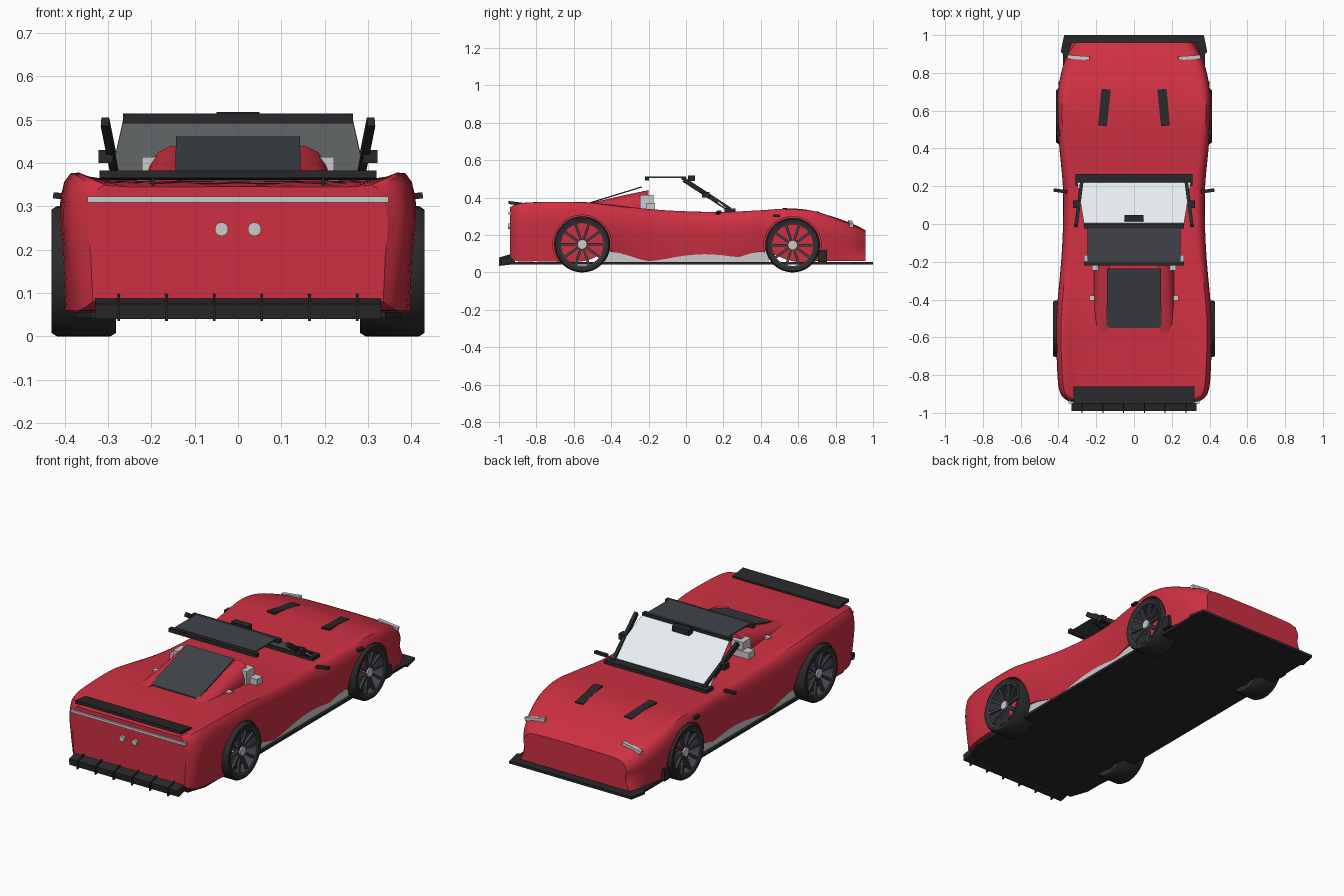
import bpy, bmesh
from math import sin, cos, pi, radians
from mathutils import Vector as V

if "Cube" in bpy.data.objects:
    bpy.data.objects.remove(bpy.data.objects["Cube"])


def material(name, rgb):
    m = bpy.data.materials.new(name)
    m.diffuse_color = (*rgb, 1)
    m.use_nodes = True
    m.node_tree.nodes["Principled BSDF"].inputs["Base Color"].default_value = m.diffuse_color
    return m


RED = material("red_paint", (0.62, 0.03, 0.055))
BLACK = material("black_trim", (0.022, 0.022, 0.024))
DARK = material("dark_panel", (0.05, 0.055, 0.065))
TYRE = material("rubber", (0.025, 0.025, 0.027))
GLASS = material("pale_glass", (0.8, 0.85, 0.88))


def loft(name, rings, mat=None, wrap=False, smooth=None):
    """Skin closed rings of points; cap the ends or wrap round to the start."""
    bm = bmesh.new()
    rows = [[bm.verts.new(p) for p in r] for r in rings]
    n = len(rows[0])
    for a, b in zip(rows, rows[1:] + ([rows[0]] if wrap else [])):
        for i in range(n):
            bm.faces.new((a[i], a[(i + 1) % n], b[(i + 1) % n], b[i]))
    if not wrap:
        bm.faces.new(rows[0])
        bm.faces.new(rows[-1])
    bmesh.ops.recalc_face_normals(bm, faces=bm.faces)
    me = bpy.data.meshes.new(name)
    bm.to_mesh(me)
    bm.free()
    ob = bpy.data.objects.new(name, me)
    bpy.context.collection.objects.link(ob)
    if mat:
        me.materials.append(mat)
    if smooth:
        shade(ob, smooth)
    return ob


def shade(ob, angle):
    bpy.ops.object.select_all(action='DESELECT')
    ob.select_set(True)
    bpy.context.view_layer.objects.active = ob
    bpy.ops.object.shade_smooth_by_angle(angle=radians(angle))


def plate(name, pts, off, mat=None):
    return loft(name, [[V(p) for p in pts], [V(p) + V(off) for p in pts]], mat)


def box(name, x0, x1, y0, y1, z0, z1, mat=None):
    return plate(name, [(x0, y0, z0), (x1, y0, z0), (x1, y1, z0), (x0, y1, z0)], (0, 0, z1 - z0), mat)


def beam(name, p, q, w, h, mat=None, up=(0, 0, 1)):
    p, q = V(p), V(q)
    side = (q - p).cross(V(up)).normalized()
    nrm = side.cross(q - p).normalized()
    sec = [side * (w / 2 * a) + nrm * (h / 2 * b) for a, b in ((-1, -1), (1, -1), (1, 1), (-1, 1))]
    return loft(name, [[p + s for s in sec], [q + s for s in sec]], mat)


def disc(name, c, r, off, mat=None, n=24):
    """Cylinder from centre c along the vector off (x or y axis)."""
    ring = [V((0, cos(2 * pi * i / n), sin(2 * pi * i / n))) if off[0] else
            V((cos(2 * pi * i / n), 0, sin(2 * pi * i / n))) for i in range(n)]
    return plate(name, [V(c) + p * r for p in ring], off, mat)


def spline(rows, n):
    """Catmull-Rom through rows of numbers."""
    out = []
    ext = [rows[0]] + list(rows) + [rows[-1]]
    for k in range(1, len(ext) - 2):
        for j in range(n):
            t = j / n
            out.append([0.5 * (2 * b + (c - a) * t + (2 * a - 5 * b + 4 * c - d) * t * t
                               + (3 * b - a - 3 * c + d) * t ** 3)
                        for a, b, c, d in zip(*ext[k - 1:k + 3])])
    return out + [list(rows[-1])]


# Body shell: y, half width, bottom half width, bottom z, fender z, centre z
stations = [
    (-.94, .345, .335, .08, .343, .345), (-.90, .388, .365, .06, .365, .348),
    (-.80, .405, .39, .06, .375, .353), (-.55, .412, .40, .06, .374, .358),
    (-.40, .403, .37, .11, .358, .354), (-.20, .385, .36, .06, .333, .337),
    (0, .375, .355, .056, .32, .327), (.20, .376, .355, .06, .317, .323),
    (.40, .394, .37, .11, .328, .33), (.57, .406, .39, .06, .337, .336),
    (.70, .403, .385, .06, .318, .322), (.82, .38, .365, .06, .275, .286),
    (.90, .35, .35, .06, .24, .256), (.96, .31, .33, .06, .21, .225)]
rings = []
for y, w, wb, zb, zf, zc in spline(stations, 4):
    h = zf - zb
    half = spline([(wb, zb), (w * .985, zb + .4 * h), (w, zb + .74 * h), (w - .025, zf),
                   (w * .72, zf + .8 * (zc - zf)), (0, zc)], 3)
    rings.append([(x, y, z) for x, z in half] + [(-x, y, z) for x, z in half[-2::-1]])
body = loft("body_shell", rings, RED)

# Wheel arches cut into the body
wheels = [(-.555, .15, .43), (.57, .146, .412)]
for y, r, xo in wheels:
    for s in (1, -1):
        cut = disc("arch_cutter", (s * .29, y, r), r + .007, (s * .2, 0, 0), RED, 40)
        cut.hide_render = True
        m = body.modifiers.new("arch", 'BOOLEAN')
        m.operation, m.solver, m.object = 'DIFFERENCE', 'EXACT', cut
        bpy.context.view_layer.objects.active = body
        bpy.ops.object.modifier_apply(modifier=m.name)
        bpy.data.objects.remove(cut)
shade(body, 32)


def wheel(name, s, y, r, xo):
    def lathe(part, prof, mat, n=40):
        loft(name + part, [[(s * x, y + q * cos(2 * pi * i / n), r + q * sin(2 * pi * i / n))
                            for q, x in prof] for i in range(n)], mat, True, 35)
    xi = xo - .13
    lathe("_tyre", [(r * .8, xi), (r * .95, xi), (r, xi + .012), (r, xo - .012),
                    (r * .95, xo), (r * .8, xo - .004)], TYRE)
    lathe("_rim", [(r * .76, xi), (r * .81, xi), (r * .81, xo - .002), (r * .76, xo - .005)], DARK)
    for k in range(10):
        a = 2 * pi * k / 10
        d = V((0, cos(a), sin(a)))
        beam(name + "_spoke", V((s * (xo - .026), y, r)) + d * .015,
             V((s * (xo - .014), y, r)) + d * r * .78, .013, .014, DARK, (1, 0, 0))
    disc(name + "_hub", (s * (xo - .04), y, r), .024, (s * .03, 0, 0))
    disc(name + "_axle", (s * .28, y, r), .012, (s * (xo - .31), 0, 0), DARK, 12)


for (y, r, xo), n in zip(wheels, ("rear", "front")):
    for s in (1, -1):
        wheel(n + "_wheel", s, y, r, xo)

# Floor with front splitter, and grey sills
plate("floor_splitter", [(-.34, -.92, .042), (.34, -.92, .042), (.375, -.82, .042), (.375, .9, .042),
                         (.388, .91, .042), (.37, 1, .042), (-.37, 1, .042), (-.388, .91, .042),
                         (-.375, .9, .042), (-.375, -.82, .042)], (0, 0, .014), BLACK)
box("sill_core", -.36, .36, -.43, .44, .054, .118)

# Tail: diffuser, fins, light strip, exhausts, wing
plate("diffuser", [(-.33, -.915, .055), (-.33, -.985, .04), (-.33, -.99, .075), (-.33, -.92, .092)],
      (.66, 0, 0), BLACK)
for i in range(6):
    x = -.275 + .11 * i
    plate("diffuser_fin", [(x - .003, -.91, .045), (x - .003, -1, .035), (x - .003, -1, .08),
                           (x - .003, -.93, .1)], (.006, 0, 0), BLACK)
box("tail_light_strip", -.347, .347, -.95, -.93, .309, .323)
plate("rear_wing", [(-.32, -.95, .365), (-.32, -.86, .361), (-.32, -.86, .371), (-.32, -.95, .382)],
      (.64, 0, 0), BLACK)

# Windscreen, cowl, roof panel and its bars
plate("windscreen", [(-.30, .215, .34), (.30, .215, .34), (.265, 0, .495), (-.265, 0, .495)],
      (0, .004, .005), GLASS)
box("cowl", -.31, .31, .205, .265, .315, .342, BLACK)
box("screen_header", -.265, .265, -.025, .0, .493, .514, BLACK)
box("roof_panel", -.245, .245, -.2, -.02, .506, .514, DARK)
box("roof_rear_bar", -.265, .265, -.22, -.198, .491, .512, BLACK)
box("inner_mirror", -.05, .05, .012, .048, .488, .517, BLACK)

# Engine cover between the buttresses
plate("engine_cover", [(-.145, -.55, .357), (.145, -.55, .357), (.143, -.235, .454), (-.143, -.235, .454)],
      (0, 0, .007), DARK)

for s in (1, -1):
    # Buttress fairing tapering rearwards
    sec = [(.13, .33), (.13, .437), (.155, .44), (.185, .424), (.203, .4), (.212, .365), (.212, .33)]
    loft("buttress", [[(s * (.165 + (x - .165) * k), y, .345 + (z - .345) * f) for x, z in sec]
                      for y, f, k in ((-.2, 1, 1), (-.33, .72, .98), (-.46, .4, .95),
                                      (-.56, .2, .85), (-.6, .08, .5))], RED, smooth=40)
    # Seat tops and small side blocks
    box("seat_top", s * .15, s * .222, -.245, -.175, .31, .413)
    box("seat_shoulder", s * .17, s * .265, -.215, -.165, .31, .37)
    box("deck_vent", s * .2, s * .235, -.405, -.378, .34, .363)
    # Pillars, mirrors, markers
    beam("windscreen_pillar", (s * .275, .235, .335), (s * .307, -.01, .495), .018, .024, BLACK)
    box("pillar_mirror", s * .288, s * .322, .085, .125, .4, .43, BLACK)
    beam("side_mirror", (s * .355, .17, .318), (s * .425, .18, .325), .018, .014, BLACK)
    box("side_marker", s * .385, s * .41, .465, .503, .297, .311, BLACK)
    box("canard", s * .372, s * .4, .705, .755, .056, .12, BLACK)
    box("wing_post", s * .192, s * .2, -.92, -.88, .335, .366, BLACK)
    disc("exhaust", (s * .038, -.93, .247), .0155, (0, -.022, 0))
    # Headlamp strip and bonnet vent
    beam("headlamp", (s * .235, .877, .268), (s * .35, .885, .25), .02, .02)
    plate("bonnet_vent", [(s * .143, .518, .327), (s * .19, .523, .327), (s * .172, .715, .306),
                          (s * .123, .712, .306)], (0, 0, .018), BLACK)
